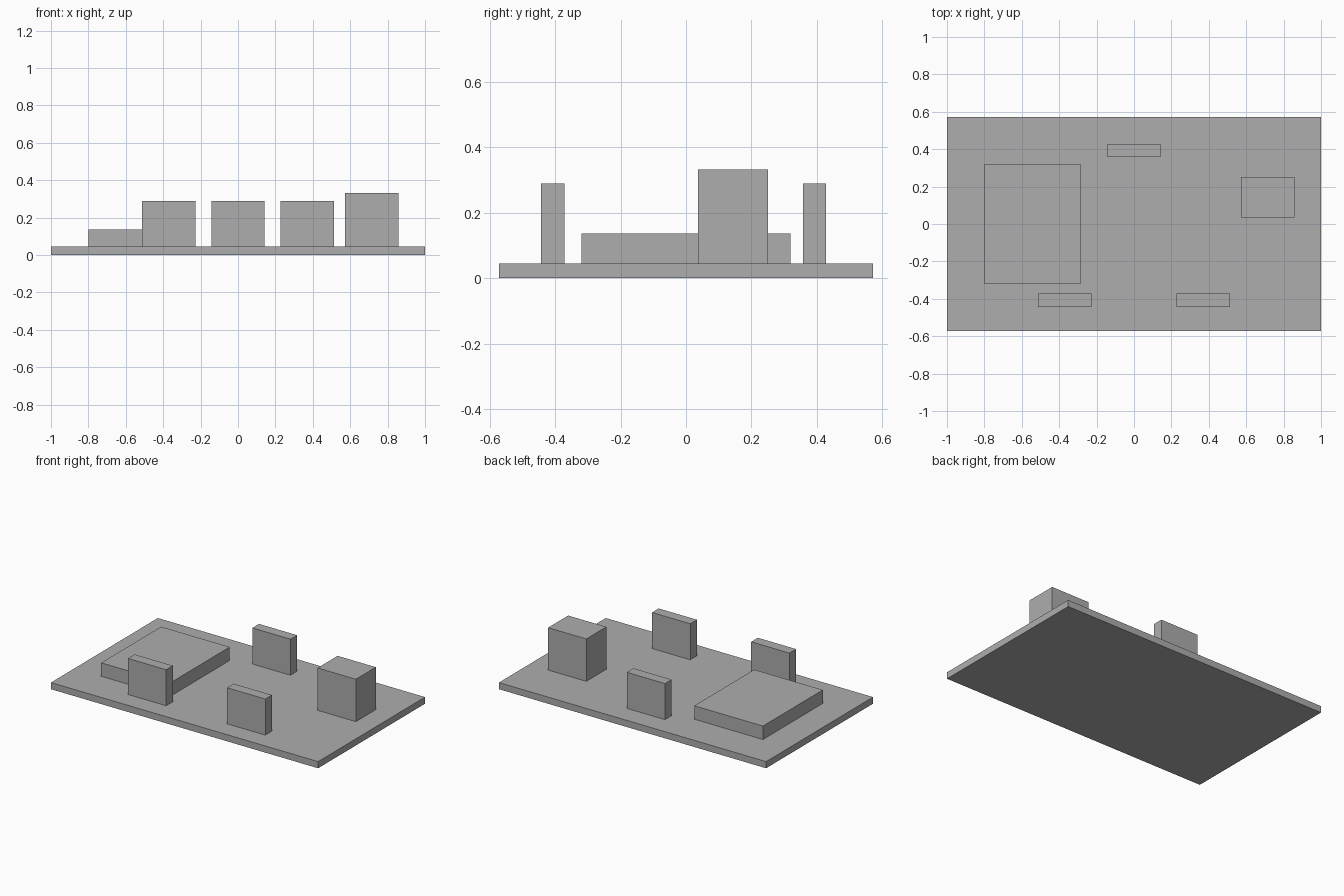
import bpy

cube = bpy.data.objects.get("Cube")
if cube:
    bpy.data.objects.remove(cube, do_unlink=True)

GREY = (0.42, 0.42, 0.42, 1)
grey = bpy.data.materials.new("plain grey")
grey.use_nodes = True
grey.diffuse_color = GREY
grey.node_tree.nodes["Principled BSDF"].inputs["Base Color"].default_value = GREY

BASE_TOP = 0.045


def box(name, centre, size, bottom, top):
    """Flat-sided box from its plan centre, plan size and height range."""
    bpy.ops.mesh.primitive_cube_add(size=1, location=(*centre, (bottom + top) / 2))
    obj = bpy.context.object
    obj.name = name
    obj.scale = (*size, top - bottom)
    bpy.ops.object.transform_apply(location=False, rotation=False, scale=True)
    obj.data.materials.append(grey)
    return obj


# Ground slab
box("base_slab", (0, 0), (2, 1.143), 0, BASE_TOP)

# Low wide platform on the right
box("low_platform", (-0.543, 0), (0.514, 0.64), BASE_TOP, 0.136)

# Tall block on the left
box("tall_block", (0.714, 0.143), (0.286, 0.214), BASE_TOP, 0.332)

# Three matching upright panels
for name, x, y in (("front_right_panel", -0.371, -0.407),
                   ("front_left_panel", 0.371, -0.407),
                   ("back_panel", 0, 0.393)):
    box(name, (x, y), (0.286, 0.071), BASE_TOP, 0.289)
